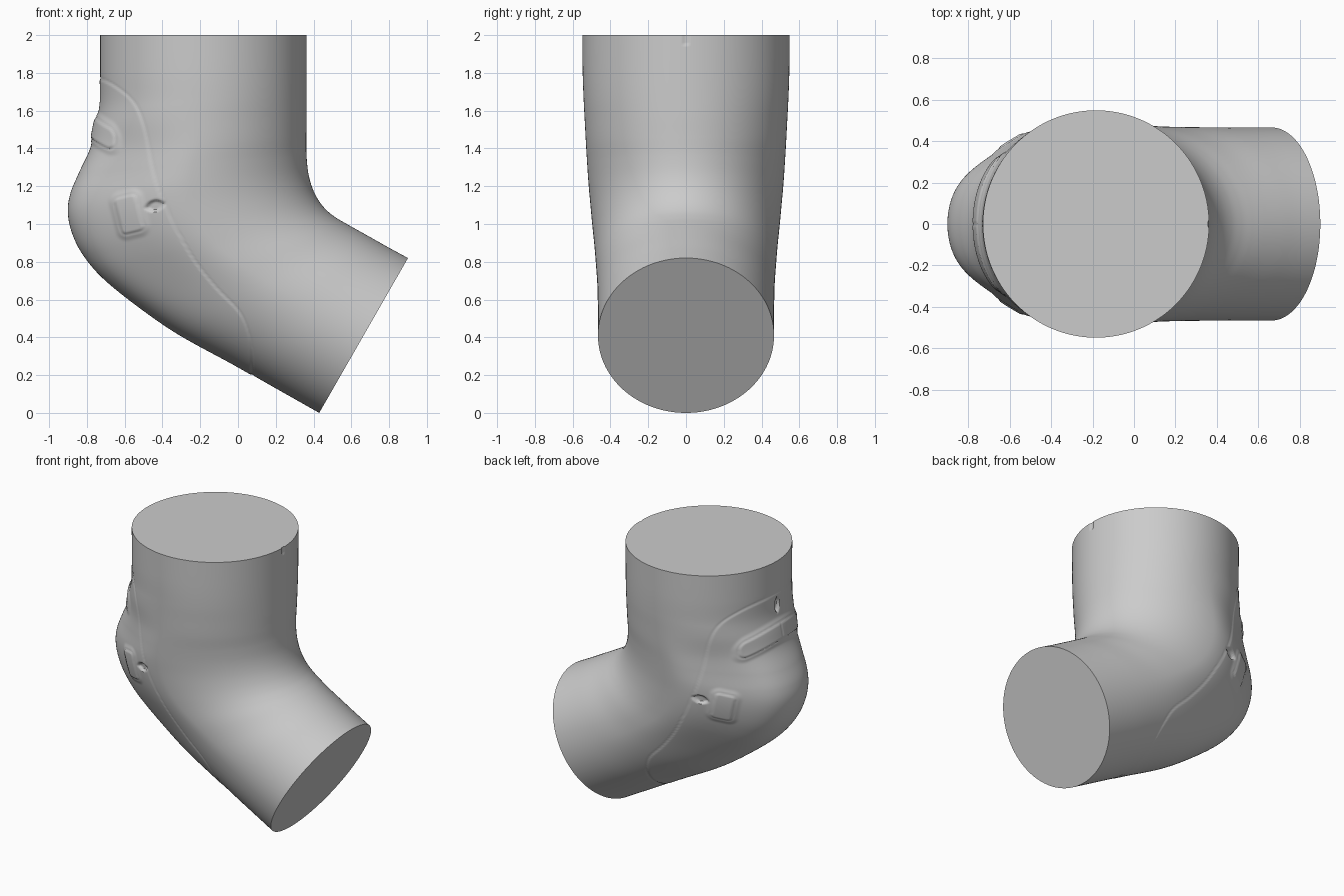
import bpy, bmesh, math
from mathutils import Vector

if "Cube" in bpy.data.objects:
    bpy.data.objects.remove(bpy.data.objects["Cube"])

# cross-sections: heel-side point (x, z), inner-bend point (x, z), half width in y
SECTIONS = [
    (-.73, 2, .363, 2, .549), (-.73, 1.8, .363, 1.8, .547), (-.73, 1.64, .363, 1.68, .542),
    (-.752, 1.52, .363, 1.57, .536), (-.78, 1.4, .362, 1.46, .53), (-.84, 1.27, .363, 1.36, .523),
    (-.885, 1.16, .373, 1.265, .516), (-.898, 1.06, .396, 1.185, .508), (-.875, .95, .43, 1.12, .5),
    (-.82, .84, .472, 1.07, .492), (-.72, .72, .52, 1.033, .484), (-.55, .58, .572, 1.002, .477),
    (-.32, .42, .633, .968, .47), (-.02, .255, .715, .922, .467), (.2, .13, .80, .874, .466),
    (.43, 0, .9, .82, .466)]
# edge of the heel patch seen from the side (x, z)
SEAM = [(-.95, 1.83), (-.73, 1.77), (-.62, 1.71), (-.54, 1.63), (-.49, 1.5), (-.445, 1.28),
        (-.385, 1.1), (-.25, .84), (-.12, .67), (.005, .54), (.055, .43), (.073, .33),
        (.075, .2), (.075, 0)]
COLS = 370


def spline(pts, i, t):
    """Catmull-Rom point between pts[i] and pts[i + 1]."""
    p1, p2 = pts[i], pts[i + 1]
    p0 = pts[i - 1] if i else p1
    p3 = pts[i + 2] if i + 2 < len(pts) else p2
    return [b + .5 * t * (c - a + t * (2*a - 5*b + 4*c - d + t * (3*(b - c) + d - a)))
            for a, b, c, d in zip(p0, p1, p2, p3)]


def step(d, w):
    """Smooth 1 -> 0 as d goes from -w to w."""
    t = min(max((w - d) / (2 * w), 0), 1)
    return t * t * (3 - 2 * t)


def rounded_box(u, v, hu, hv, r):
    qu, qv = abs(u) - hu + r, abs(v) - hv + r
    return math.hypot(max(qu, 0), max(qv, 0)) + min(max(qu, qv), 0) - r


def turned(x, z, cx, cz, deg):
    c, s = math.cos(math.radians(deg)), math.sin(math.radians(deg))
    return (x - cx) * c + (z - cz) * s, (z - cz) * c - (x - cx) * s


def lens(u, v, length, height):
    """Signed distance to a pointed oval (two crossing circles)."""
    r = (length ** 2 + height ** 2) / (2 * height)
    return math.hypot(u, abs(v) + r - height) - r


seam = [spline(SEAM, i, k / 4) for i in range(len(SEAM) - 1) for k in range(4)] + [SEAM[-1]]


def seam_distance(x, z):
    best, side = 9, 1
    for (ax, az), (bx, bz) in zip(seam, seam[1:]):
        dx, dz = bx - ax, bz - az
        t = min(max(((x - ax) * dx + (z - az) * dz) / (dx * dx + dz * dz), 0), 1)
        d = (x - ax - t * dx) ** 2 + (z - az - t * dz) ** 2
        if d < best:
            best, side = d, dx * (z - az) - dz * (x - ax)
    return math.copysign(math.sqrt(best), side)


def pad(d):
    """Flat pad in a soft moulded rim, outlined by a fine groove."""
    return .009 * step(d - .018, .022) + .005 * step(d, .008) - .006 * step(abs(d) - .004, .007)


def relief(x, y, z):
    # small notch at the top of the inner side
    if x > .3 and abs(y) < .011 and z > 1.95:
        return -.006
    if x > .12 or z > 1.9:
        return 0
    # heel patch, very slightly raised, with a fine seam groove
    d = seam_distance(x, z)
    h = .003 * step(d, .008) - .005 * step(abs(d) - .003, .008)
    if x < -.3 and z > .85:
        # curved band across the back, split in the middle
        if x < -.5 and 1.3 < z < 1.65:
            d = rounded_box(y, z - 1.508 + .065 * (y / .315) ** 2, .32, .055, .04)
            h += pad(d)
            if d < -.01 and abs(y) < .006:
                h -= .004
        # rectangular side pads
        u, v = turned(x, z, -.572, 1.052, 14)
        h += pad(rounded_box(u, v, .06, .1, .025))
        # pointed-oval slits at the sides and back
        u, v = turned(x, z, -.44, 1.097, 14)
        h -= .02 * step(lens(u, v, .047, .027), .007)
        if x < -.5:
            h -= .02 * step(lens(z - 1.685, y, .055, .024), .007)
    return h


# bent sleeve, lofted through the cross-sections
rows = []
for i, (a, b) in enumerate(zip(SECTIONS, SECTIONS[1:])):
    span = max(math.hypot(a[0] - b[0], a[1] - b[1]), math.hypot(a[2] - b[2], a[3] - b[3]))
    n = max(2, math.ceil(span / .0085))
    rows += [spline(SECTIONS, i, k / n) for k in range(n)]
rows.append(SECTIONS[-1])

bm = bmesh.new()
rings = []
for ox, oz, ix, iz, b in rows:
    outer, inner = Vector((ox, 0, oz)), Vector((ix, 0, iz))
    mid, axis = (outer + inner) / 2, (outer - inner) / 2
    a = axis.length
    axis.normalize()
    # the heel is narrower than a plain ellipse
    pinch = .13 * step(oz - 1.4, .22) * step(.45 - oz, .3)
    ring = []
    for k in range(COLS):
        c, s = math.cos(math.tau * k / COLS), math.sin(math.tau * k / COLS)
        f = 1 - pinch * 4 * c * c * s * s if c > 0 else 1
        p = mid + axis * (a * c) + Vector((0, b * s * f, 0))
        normal = (axis * (c / a) + Vector((0, s / b, 0))).normalized()
        ring.append(bm.verts.new(p + normal * relief(*p)))
    rings.append(ring)
for r, q in zip(rings, rings[1:]):
    for k in range(COLS):
        j = (k + 1) % COLS
        bm.faces.new((r[k], r[j], q[j], q[k]))
# flat end caps
bm.faces.new(rings[0])
bm.faces.new(rings[-1])
bmesh.ops.recalc_face_normals(bm, faces=bm.faces)

mesh = bpy.data.meshes.new("bent_sleeve")
bm.to_mesh(mesh)
bm.free()
grey = bpy.data.materials.new("light grey")
grey.diffuse_color = (.6, .6, .6, 1)
grey.use_nodes = True
grey.node_tree.nodes["Principled BSDF"].inputs["Base Color"].default_value = grey.diffuse_color
mesh.materials.append(grey)
sleeve = bpy.data.objects.new("bent_sleeve_with_heel_patch", mesh)
bpy.context.collection.objects.link(sleeve)
bpy.context.view_layer.objects.active = sleeve
sleeve.select_set(True)
bpy.ops.object.shade_smooth_by_angle(angle=math.radians(45))
